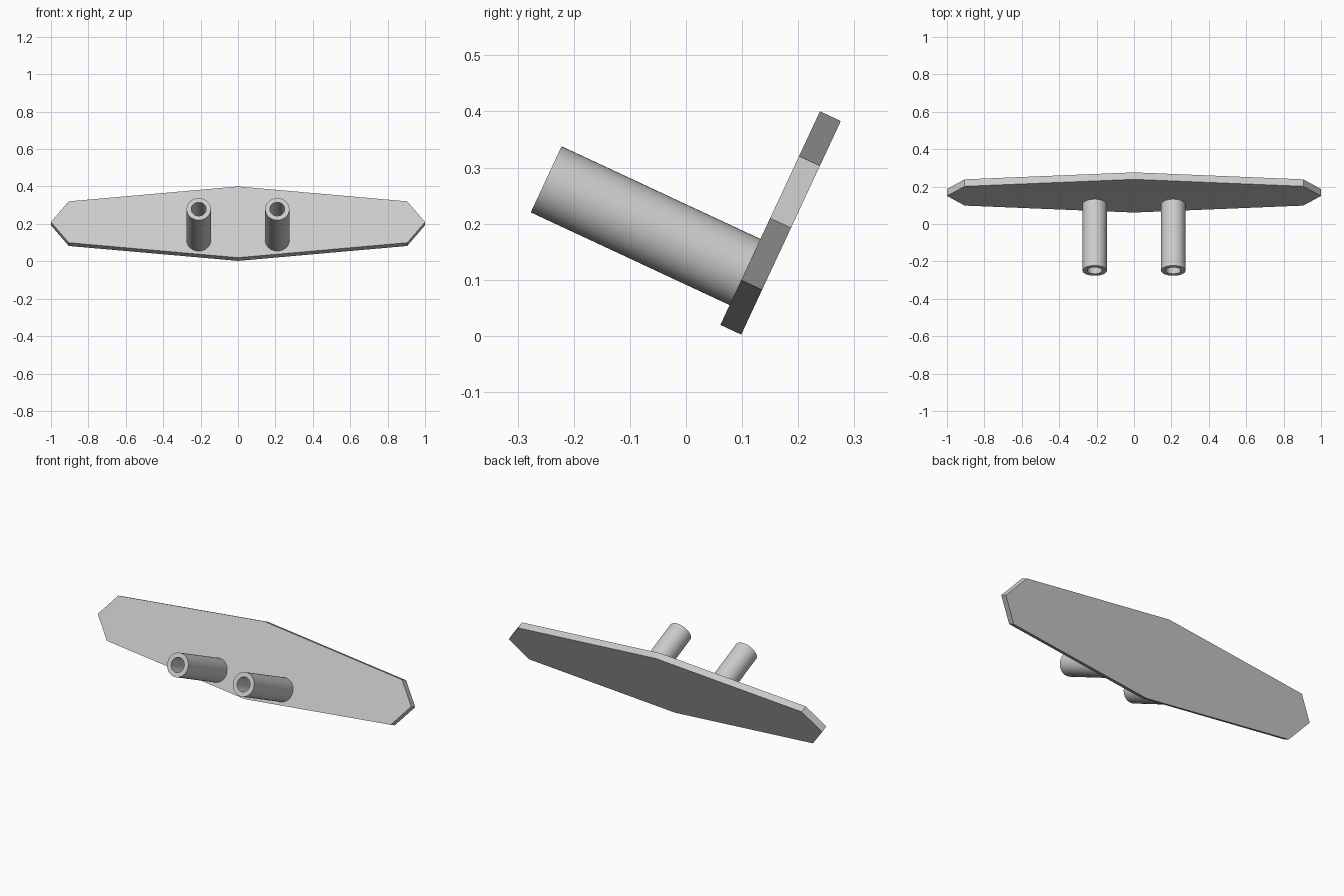
import bpy
import bmesh
from math import radians, cos, sin, tau
from mathutils import Matrix

cube = bpy.data.objects.get("Cube")
if cube:
    bpy.data.objects.remove(cube, do_unlink=True)

GREY = (0.6, 0.6, 0.6, 1)
grey = bpy.data.materials.new("plain grey")
grey.use_nodes = True
grey.diffuse_color = GREY
grey.node_tree.nodes["Principled BSDF"].inputs["Base Color"].default_value = GREY

# Shared tilt: local z points out of the plate's front face
TILT = Matrix.Translation((0, 0.15, 0.21)) @ Matrix.Rotation(radians(65), 4, "X")
THICK = 0.041


def add_object(name, bm):
    bmesh.ops.recalc_face_normals(bm, faces=bm.faces)
    mesh = bpy.data.meshes.new(name)
    bm.to_mesh(mesh)
    bm.free()
    mesh.materials.append(grey)
    obj = bpy.data.objects.new(name, mesh)
    bpy.context.collection.objects.link(obj)
    obj.matrix_world = TILT
    return obj


def make_plate():
    # Eight-sided outline, extruded backwards
    half = [(0, 0.21), (0.905, 0.122), (1, 0), (0.905, -0.122), (0, -0.21)]
    outline = half + [(-x, y) for x, y in reversed(half[1:-1])]
    bm = bmesh.new()
    face = bm.faces.new([bm.verts.new((x, y, 0)) for x, y in outline])
    back = bmesh.ops.extrude_face_region(bm, geom=[face])["geom"]
    verts = [g for g in back if isinstance(g, bmesh.types.BMVert)]
    bmesh.ops.translate(bm, verts=verts, vec=(0, 0, -THICK))
    return add_object("plate", bm)


def make_tube(name, x, segments=48):
    # Closed wall profile (radius, height) swept round the tube axis
    outer, inner, top, base = 0.065, 0.04, 0.391, -0.003
    profile = [(outer, base), (outer, top), (inner, top), (inner, base)]
    bm = bmesh.new()
    rings = []
    for i in range(segments):
        a = tau * i / segments
        rings.append([bm.verts.new((x + r * cos(a), -0.106 + r * sin(a), z))
                      for r, z in profile])
    for i, ring in enumerate(rings):
        after = rings[(i + 1) % segments]
        for j in range(len(profile)):
            k = (j + 1) % len(profile)
            bm.faces.new((ring[j], after[j], after[k], ring[k]))
    obj = add_object(name, bm)
    bpy.ops.object.select_all(action="DESELECT")
    obj.select_set(True)
    bpy.context.view_layer.objects.active = obj
    bpy.ops.object.shade_smooth_by_angle(angle=radians(30))
    return obj


make_plate()
for name, side in (("left_tube", 1), ("right_tube", -1)):
    make_tube(name, side * 0.21)
